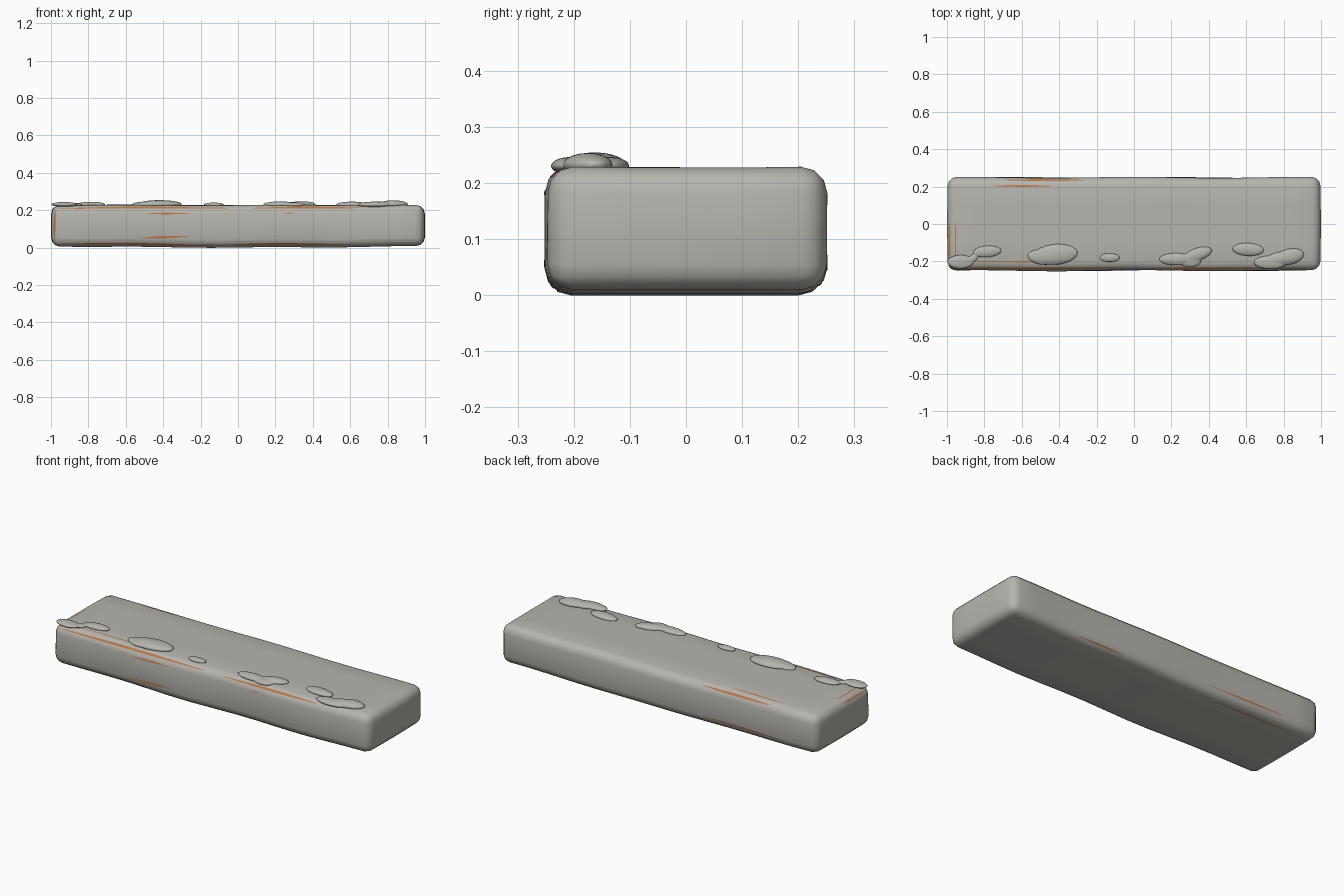
import bpy, bmesh, math
from mathutils import Vector, Matrix

old = bpy.data.objects.get("Cube")
if old:
    bpy.data.objects.remove(old)


def material(name, rgb):
    m = bpy.data.materials.new(name)
    m.use_nodes = True
    m.diffuse_color = (*rgb, 1)
    bsdf = m.node_tree.nodes["Principled BSDF"]
    bsdf.inputs["Base Color"].default_value = (*rgb, 1)
    bsdf.inputs["Roughness"].default_value = 0.8
    return m


STONE = material("warm grey stone", (0.47, 0.46, 0.42))
RUST = material("rust orange", (0.45, 0.19, 0.07))


def make_object(name, bm, mat):
    mesh = bpy.data.meshes.new(name)
    bmesh.ops.recalc_face_normals(bm, faces=bm.faces)
    bm.to_mesh(mesh)
    bm.free()
    mesh.materials.append(mat)
    for p in mesh.polygons:
        p.use_smooth = True
    obj = bpy.data.objects.new(name, mesh)
    bpy.context.collection.objects.link(obj)
    return obj


# Rounded slab, cut across its length and gently worn out of true
bm = bmesh.new()
bmesh.ops.create_cube(bm, size=1, matrix=Matrix.Translation((0, 0, 0.117))
                      @ Matrix.Diagonal((1.99, 0.498, 0.22, 1)))
bmesh.ops.bevel(bm, geom=bm.edges[:], offset=0.046, segments=3,
                profile=0.5, affect='EDGES')
for i in range(-6, 7):
    bmesh.ops.bisect_plane(bm, geom=bm.verts[:] + bm.edges[:] + bm.faces[:],
                           plane_co=(i * 0.14, 0, 0), plane_no=(1, 0, 0))
for y in (-0.1, 0, 0.1):
    bmesh.ops.bisect_plane(bm, geom=bm.verts[:] + bm.edges[:] + bm.faces[:],
                           plane_co=(0, y, 0), plane_no=(0, 1, 0))
for v in bm.verts:
    x, y, z = v.co
    if z < 0.1:
        v.co.z -= 0.006 * math.cos(x * 1.7) - 0.002 * math.sin(x * 9)
    elif abs(y) > 0.15:
        v.co.z += 0.0015 * math.sin(x * 8)
    if abs(y) > 0.15:
        v.co.y += 0.003 * math.sin(x * 7 + z * 9)
    if abs(x) > 0.9:
        v.co.x += math.copysign(0.004 * math.cos(y * 6), x)
slab = make_object("stone_slab", bm, STONE)

# Flattened lumps along the front edge: lobes of (x, y, z, rx, ry, rz, turn)
lumps = {
    "corner_lump": [(-0.928, -0.202, 0.231, 0.07, 0.037, 0.013, 0),
                    (-0.86, -0.183, 0.229, 0.03, 0.02, 0.009, 40),
                    (-0.785, -0.147, 0.231, 0.077, 0.031, 0.014, 4)],
    "large_lump": [(-0.42, -0.163, 0.232, 0.12, 0.055, 0.022, 5),
                   (-0.49, -0.178, 0.230, 0.08, 0.04, 0.016, -8)],
    "small_lump": [(-0.13, -0.18, 0.230, 0.055, 0.024, 0.011, 0)],
    "twin_lump": [(0.225, -0.188, 0.230, 0.092, 0.033, 0.017, 0),
                  (0.34, -0.162, 0.230, 0.08, 0.034, 0.018, 18),
                  (0.30, -0.195, 0.229, 0.06, 0.036, 0.014, 0)],
    "inner_lump": [(0.61, -0.136, 0.230, 0.085, 0.035, 0.016, -3)],
    "end_lump": [(0.83, -0.175, 0.232, 0.08, 0.042, 0.021, 12),
                 (0.73, -0.205, 0.230, 0.09, 0.036, 0.016, 0),
                 (0.78, -0.185, 0.231, 0.08, 0.036, 0.017, 10)],
}
for name, lobes in lumps.items():
    bm = bmesh.new()
    for x, y, z, rx, ry, rz, turn in lobes:
        mat = (Matrix.Translation((x, y, z))
               @ Matrix.Rotation(math.radians(turn), 4, 'Z')
               @ Matrix.Diagonal((rx, ry, rz, 1)))
        bmesh.ops.create_icosphere(bm, subdivisions=4, radius=1, matrix=mat)
    lump = make_object(name, bm, STONE)
    melt = lump.modifiers.new("melt together", 'REMESH')
    melt.mode = 'VOXEL'
    melt.voxel_size = 0.004
    melt.use_smooth_shade = True
    soften = lump.modifiers.new("soften", 'SMOOTH')
    soften.factor = 0.5
    soften.iterations = 4


# Rust streaks: tapered strips that hug the slab
def streak(name, start, end, across, width):
    a, b, side = Vector(start), Vector(end), Vector(across).normalized()
    bm = bmesh.new()
    n = 24
    rows = []
    for i in range(n + 1):
        t = i / n
        w = width * (0.25 + 0.75 * math.sin(math.pi * t)) / 2
        c = a.lerp(b, t)
        rows.append([bm.verts.new(c + side * w * k) for k in (-1, 0, 1)])
    for r, s in zip(rows, rows[1:]):
        for k in range(2):
            bm.faces.new((r[k], s[k], s[k + 1], r[k + 1]))
    obj = make_object(name, bm, RUST)
    hug = obj.modifiers.new("hug slab", 'SHRINKWRAP')
    hug.target = slab
    hug.wrap_method = 'NEAREST_SURFACEPOINT'
    hug.wrap_mode = 'ABOVE_SURFACE'
    hug.offset = 0.0015


UP, OUT, EDGE = (0, 0, 1), (0, 1, 0), (0, 1, 1)
LOW = (0, -1, 1)
streak("front_top_streak_right", (-0.97, -0.238, 0.213), (-0.05, -0.236, 0.214), EDGE, 0.014)
streak("front_top_streak_left", (0.08, -0.238, 0.213), (0.66, -0.236, 0.214), EDGE, 0.014)
streak("top_front_line", (-0.92, -0.2, 0.23), (-0.35, -0.202, 0.23), OUT, 0.007)
streak("front_upper_scratch", (-0.49, -0.26, 0.183), (-0.26, -0.26, 0.185), UP, 0.011)
streak("front_upper_nick", (0.25, -0.26, 0.186), (0.30, -0.26, 0.186), UP, 0.008)
streak("front_lower_scratch", (-0.52, -0.26, 0.052), (-0.27, -0.26, 0.06), UP, 0.013)
streak("front_bottom_streak_right", (-0.95, -0.238, 0.02), (-0.1, -0.236, 0.016), LOW, 0.014)
streak("front_bottom_streak_left", (-0.1, -0.236, 0.016), (0.6, -0.238, 0.02), LOW, 0.014)
streak("back_top_streak", (-0.69, 0.238, 0.216), (-0.27, 0.238, 0.216), LOW, 0.014)
streak("top_back_scratch", (-0.76, 0.204, 0.23), (-0.44, 0.204, 0.23), OUT, 0.01)
streak("back_bottom_streak", (-0.76, 0.252, 0.045), (-0.28, 0.252, 0.045), UP, 0.009)
streak("back_bottom_nick", (0.28, 0.24, 0.018), (0.55, 0.24, 0.018), EDGE, 0.009)
streak("under_back_scratch", (-0.85, 0.2, 0), (-0.35, 0.2, 0), OUT, 0.008)
streak("end_top_streak", (-0.955, -0.19, 0.23), (-0.955, 0.01, 0.23), (1, 0, 0), 0.008)
streak("end_corner_streak", (-0.985, -0.24, 0.04), (-0.985, -0.24, 0.205), (1, -1, 0), 0.014)
streak("end_side_streak", (-0.99, -0.2, 0.21), (-0.99, 0.0, 0.212), (1, 0, 1), 0.012)
